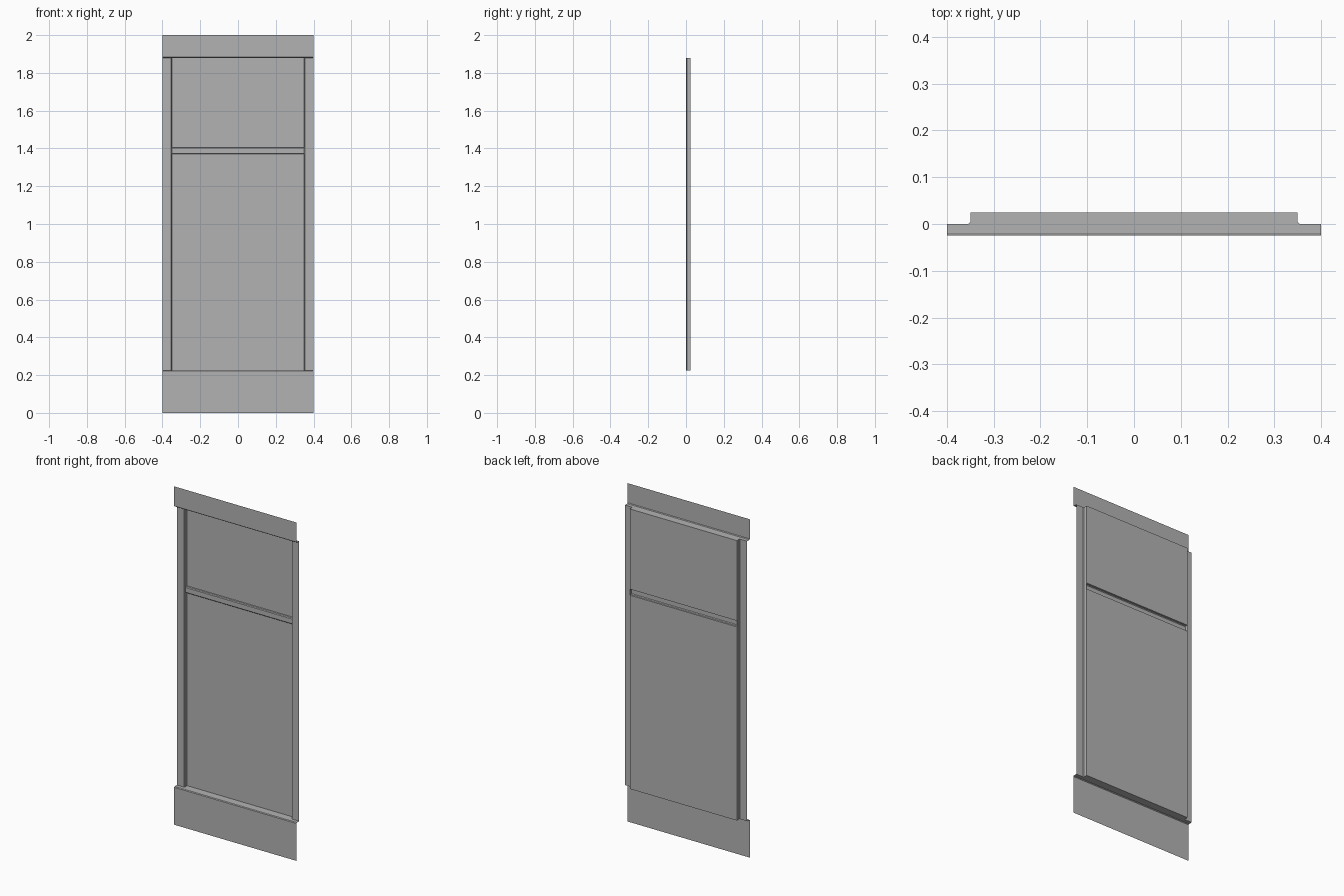
import bpy

cube = bpy.data.objects.get("Cube")
if cube:
    bpy.data.objects.remove(cube, do_unlink=True)

GREY = (0.45, 0.45, 0.45, 1.0)
paint = bpy.data.materials.new("grey_paint")
paint.use_nodes = True
paint.diffuse_color = GREY
paint.node_tree.nodes["Principled BSDF"].inputs["Base Color"].default_value = GREY

HALF_W, OPENING = 0.40, 0.35              # half widths of the door and the panels
FRONT, STILE, RAIL, BACK = -0.025, 0.0, 0.01, 0.025   # depth of each layer
BOTTOM, TOP, HEIGHT = 0.225, 1.88, 2.0    # ledge heights and full height
RAIL_LOW, RAIL_HIGH = 1.37, 1.406
C = 0.004                                 # chamfer size


def make(name, verts, faces, mirror=False):
    mesh = bpy.data.meshes.new(name)
    mesh.from_pydata(verts, [], faces)
    mesh.materials.append(paint)
    obj = bpy.data.objects.new(name, mesh)
    bpy.context.collection.objects.link(obj)
    if mirror:
        obj.modifiers.new("mirror", 'MIRROR')
    return obj


def sheet(name, row_a, row_b, mirror=False):
    """Strip of faces between two matching rows of points."""
    n = len(row_a)
    faces = [(i, i + 1, n + i + 1, n + i) for i in range(n - 1)]
    return make(name, row_a + row_b, faces, mirror)


def across(name, half, profile):
    """Sweep a (y, z) profile along x."""
    return sheet(name, [(half, y, z) for y, z in profile],
                 [(-half, y, z) for y, z in profile])


# Top and bottom bands with chamfered inner edges
across("bottom_band", HALF_W,
       [(FRONT, 0), (FRONT, BOTTOM - C), (FRONT + C, BOTTOM)])
across("top_band", HALF_W,
       [(FRONT + C, TOP), (FRONT, TOP + C), (FRONT, HEIGHT)])

# Ledges joining the bands to the stiles and panels
right_half = [(HALF_W, FRONT + C), (HALF_W, STILE), (OPENING + C, STILE),
              (OPENING, STILE + C), (OPENING, BACK)]
outline = right_half + [(-x, y) for x, y in reversed(right_half)]
for name, z, order in (("bottom_ledge", BOTTOM, 1), ("top_ledge", TOP, -1)):
    points = [(x, y, z) for x, y in outline[::order]]
    make(name, points, [tuple(range(len(points)))])

# Side stiles, each with a chamfer and a reveal
stile = [(OPENING, BACK), (OPENING, STILE + C), (OPENING + C, STILE), (HALF_W, STILE)]
sheet("side_stiles", [(x, y, BOTTOM) for x, y in stile],
      [(x, y, TOP) for x, y in stile], mirror=True)

# Middle rail
across("middle_rail", OPENING,
       [(BACK, RAIL_LOW), (RAIL + C, RAIL_LOW), (RAIL, RAIL_LOW + C),
        (RAIL, RAIL_HIGH - C), (RAIL + C, RAIL_HIGH), (BACK, RAIL_HIGH)])

# Recessed panels
across("lower_panel", OPENING, [(BACK, BOTTOM), (BACK, RAIL_LOW)])
across("upper_panel", OPENING, [(BACK, RAIL_HIGH), (BACK, TOP)])
